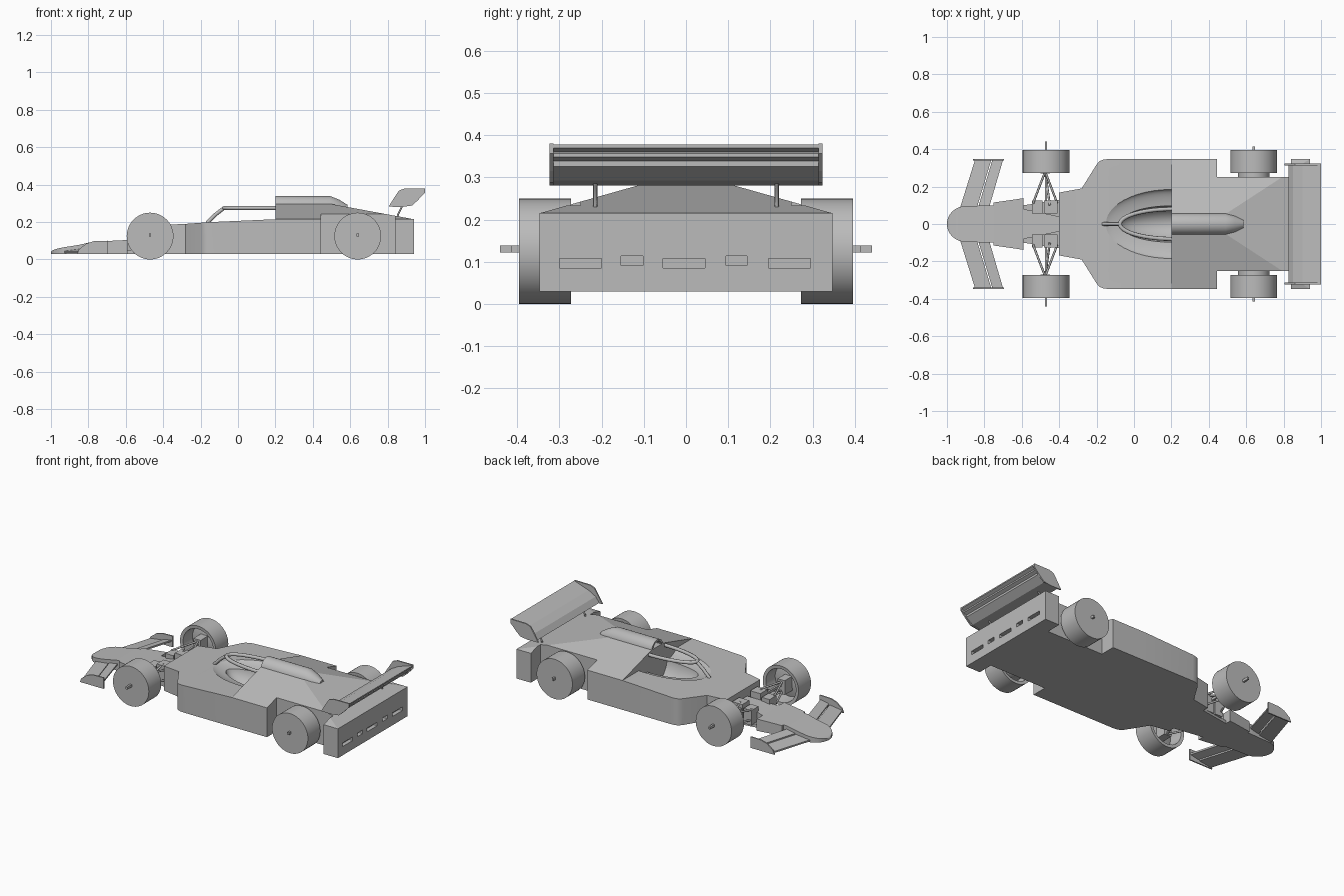
import bpy, bmesh
from math import sin, cos, pi, radians, sqrt
from mathutils import Matrix, Vector

if "Cube" in bpy.data.objects:
    bpy.data.objects.remove(bpy.data.objects["Cube"])

grey = bpy.data.materials.new("body_grey")
grey.use_nodes = True
COLOUR = (0.5, 0.5, 0.5, 1)
grey.diffuse_color = COLOUR
grey.node_tree.nodes["Principled BSDF"].inputs["Base Color"].default_value = COLOUR


def finish(name, bm, smooth=False):
    bmesh.ops.recalc_face_normals(bm, faces=bm.faces)
    mesh = bpy.data.meshes.new(name)
    bm.to_mesh(mesh)
    bm.free()
    ob = bpy.data.objects.new(name, mesh)
    bpy.context.collection.objects.link(ob)
    mesh.materials.append(grey)
    if smooth:
        activate(ob)
        bpy.ops.object.shade_smooth_by_angle(angle=radians(35))
    return ob


def activate(ob):
    bpy.ops.object.select_all(action='DESELECT')
    ob.select_set(True)
    bpy.context.view_layer.objects.active = ob


def loft(name, rings, smooth=False):
    """Skin a list of equal-length rings and cap both ends."""
    bm = bmesh.new()
    loops = [[bm.verts.new(p) for p in ring] for ring in rings]
    n = len(loops[0])
    for a, b in zip(loops, loops[1:]):
        for i in range(n):
            j = (i + 1) % n
            bm.faces.new((a[i], a[j], b[j], b[i]))
    bm.faces.new(loops[0])
    bm.faces.new(loops[-1])
    return finish(name, bm, smooth)


def slab(name, stations):
    """Box sections along x: (x, half width, bottom, top)."""
    return loft(name, [[(x, -w, a), (x, w, a), (x, w, b), (x, -w, b)]
                       for x, w, a, b in stations])


def side_prism(name, profile, y0, y1):
    return loft(name, [[(x, y, z) for x, z in profile] for y in (y0, y1)])


def box(name, lo, hi):
    return side_prism(name, [(lo[0], lo[2]), (hi[0], lo[2]),
                             (hi[0], hi[2]), (lo[0], hi[2])], lo[1], hi[1])


def circle(r, y, x, z, n=48):
    return [(x + r * cos(2 * pi * i / n), y, z + r * sin(2 * pi * i / n))
            for i in range(n)]


def tube(name, points, radius):
    curve = bpy.data.curves.new(name, 'CURVE')
    curve.dimensions = '3D'
    curve.bevel_depth, curve.bevel_resolution = radius, 2
    curve.use_fill_caps = True
    spline = curve.splines.new('POLY')
    spline.points.add(len(points) - 1)
    for p, co in zip(spline.points, points):
        p.co = (*co, 1)
    ob = bpy.data.objects.new(name, curve)
    bpy.context.collection.objects.link(ob)
    curve.materials.append(grey)
    activate(ob)
    bpy.ops.object.convert(target='MESH')
    bpy.ops.object.shade_smooth_by_angle(angle=radians(50))
    return ob


def cut(ob, cutter):
    mod = ob.modifiers.new("cut", 'BOOLEAN')
    mod.object, mod.operation, mod.solver = cutter, 'DIFFERENCE', 'EXACT'
    activate(ob)
    bpy.ops.object.modifier_apply(modifier=mod.name)
    bpy.data.objects.remove(cutter)


def ellipsoid(centre, radii):
    bm = bmesh.new()
    bmesh.ops.create_uvsphere(bm, u_segments=48, v_segments=24, radius=1,
                              matrix=Matrix.Translation(centre) @ Matrix.Diagonal((*radii, 1)))
    return finish("cutter", bm)


# Front body with rounded shoulders and a scooped cockpit
front_body = slab("front_body", [
    (-0.40, 0.168, 0.03, 0.185), (-0.28, 0.19, 0.03, 0.19), (-0.20, 0.318, 0.03, 0.196),
    (-0.185, 0.335, 0.03, 0.197), (-0.165, 0.344, 0.03, 0.198), (-0.14, 0.347, 0.03, 0.2),
    (0.2, 0.347, 0.03, 0.215)])
cut(front_body, ellipsoid((0.2, 0, 0.215), (0.37, 0.185, 0.05)))
cut(front_body, ellipsoid((0.2, 0, 0.2), (0.28, 0.1, 0.13)))
activate(front_body)
bpy.ops.object.shade_smooth_by_angle(angle=radians(25))

# Rear body with a hipped engine cover, wheel bays and rear vents
bm = bmesh.new()
for s in (-1, 1):
    for co in ((0.2, 0.347, 0.03), (0.94, 0.347, 0.03), (0.2, 0.347, 0.215),
               (0.94, 0.347, 0.215), (0.2, 0.06, 0.296), (0.5, 0.06, 0.296)):
        bm.verts.new((co[0], s * co[1], co[2]))
bmesh.ops.convex_hull(bm, input=bm.verts)
bmesh.ops.dissolve_limit(bm, angle_limit=0.01, verts=bm.verts, edges=bm.edges)
rear_body = finish("rear_body", bm)
for s in (-1, 1):
    y0, y1 = sorted((s * 0.25, s * 0.5))
    cut(rear_body, box("cutter", (0.445, y0, 0), (0.84, y1, 0.4)))
for y, w, z in ((-0.25, 0.05, 0.085), (-0.128, 0.026, 0.091), (-0.005, 0.05, 0.085),
                (0.12, 0.025, 0.091), (0.245, 0.05, 0.085)):
    cut(rear_body, box("cutter", (0.915, y - w, z), (1, y + w, z + 0.023)))

# Air intake with an open mouth and tapered tail
R = 0.058


def intake_ring(x, r, z):
    return [(x, r * cos(2 * pi * i / 32), z + r * sin(2 * pi * i / 32)) for i in range(32)]


loft("air_intake", [intake_ring(0.26, 0.044, 0.282), intake_ring(0.2, 0.046, 0.282),
                    intake_ring(0.2, R, 0.282), intake_ring(0.49, R, 0.282),
                    intake_ring(0.54, 0.045, 0.275), intake_ring(0.585, 0.024, 0.268)], True)

# Cockpit hoop and its front strut
hoop = [(0.21 - 0.285 * sin(pi * i / 24), 0.08 * cos(pi * i / 24), 0.275) for i in range(25)]
tube("cockpit_hoop", hoop, 0.011)
tube("hoop_strut", [(-0.165, 0, 0.195), (-0.12, 0, 0.24), (-0.075, 0, 0.275)], 0.01)

# Rounded wedge nose, then the low chassis between the front wheels
tip = []
for i in range(1, 9):
    a = pi / 2 * i / 8
    x = -0.9 - 0.1 * cos(a)
    tip.append((x, 0.096 * sin(a), 0.03, 0.04 + 0.03 * sqrt((x + 1) / 0.1)))
slab("nose", [(-1, 0.008, 0.03, 0.04)] + tip +
     [(-0.85, 0.097, 0.03, 0.078), (-0.78, 0.1, 0.03, 0.094), (-0.75, 0.1, 0.03, 0.096)])
slab("nose_deck", [(-0.75, 0.115, 0.03, 0.096), (-0.59, 0.138, 0.03, 0.104)])
slab("chassis_floor", [(-0.59, 0.1, 0.03, 0.05), (-0.4, 0.13, 0.03, 0.05)])
slab("chassis_spine", [(-0.59, 0.08, 0.05, 0.104), (-0.4, 0.04, 0.05, 0.13)])

# Rear wing with a stepped, slotted trailing edge
side_prism("rear_wing", [
    (0.825, 0.285), (0.85, 0.318), (0.9, 0.345), (1.0, 0.378), (1.0, 0.37), (0.98, 0.36),
    (0.985, 0.357), (0.985, 0.348), (0.965, 0.339), (0.965, 0.326), (0.92, 0.292),
    (0.86, 0.281)], -0.32, 0.315)

for s, side in ((1, "left"), (-1, "right")):
    # Wing end plates and curved wing struts
    side_prism(side + "_rear_end_plate", [
        (0.805, 0.282), (0.835, 0.33), (0.86, 0.368), (0.89, 0.379), (1.0, 0.38),
        (1.0, 0.357), (0.96, 0.315), (0.93, 0.288), (0.88, 0.281)], s * 0.314, s * 0.323)
    tube(side + "_wing_strut", [(0.85, s * 0.215, 0.2), (0.855, s * 0.215, 0.24),
                                (0.875, s * 0.215, 0.28), (0.91, s * 0.215, 0.32)], 0.005)

    # Swept front wing: a main plane and a raised flap
    for part, chord0, chord1, z in (("main", 0, 0.58, 0.035), ("flap", 0.62, 1, 0.052)):
        rings = []
        for y, le, te in ((0.07, -0.935, -0.78), (0.343, -0.85, -0.70)):
            a, b = le + (te - le) * chord0, le + (te - le) * chord1
            rings.append([(a, s * y, z), (b, s * y, z + 0.012),
                          (b, s * y, z + 0.022), (a, s * y, z + 0.01)])
        loft(f"{side}_front_wing_{part}", rings)
    side_prism(side + "_front_end_plate", [
        (-0.86, 0.03), (-0.85, 0.055), (-0.81, 0.085), (-0.77, 0.098), (-0.695, 0.1),
        (-0.695, 0.03)], s * 0.34, s * 0.348)

    # Wheels: closed outside, dished inside
    for end, x, axle_end in (("front", -0.47, 0.44), ("rear", 0.64, 0.415)):
        rings = [circle(r, s * y, x, 0.125) for r, y in
                 ((0.03, 0.34), (0.1, 0.36), (0.105, 0.274), (0.125, 0.272),
                  (0.125, 0.396))]
        loft(f"{side}_{end}_wheel", rings, True)
        box(f"{side}_{end}_axle", (x - 0.006, min(s * 0.12, s * axle_end), 0.122),
            (x + 0.006, max(s * 0.12, s * axle_end), 0.138))
    loft(side + "_rear_hub", [circle(0.085, s * y, 0.64, 0.125, 32) for y in (0.24, 0.35)], True)

    # Front suspension boxes and wishbones
    for x0, x1, top in ((-0.545, -0.49, 0.14), (-0.48, -0.41, 0.16)):
        box(side + "_suspension_box", (x0, min(s * 0.055, s * 0.125), 0.045),
            (x1, max(s * 0.055, s * 0.125), top))
    for z in (0.085, 0.15):
        for x in (-0.54, -0.41):
            tube(side + "_wishbone", [(x, s * 0.11, z - 0.01), (-0.475, s * 0.28, z)], 0.006)
    tube(side + "_push_rod", [(-0.45, s * 0.1, 0.16), (-0.475, s * 0.28, 0.09)], 0.006)
    box(side + "_front_upright", (-0.5, min(s * 0.27, s * 0.35), 0.075),
        (-0.45, max(s * 0.27, s * 0.35), 0.165))
